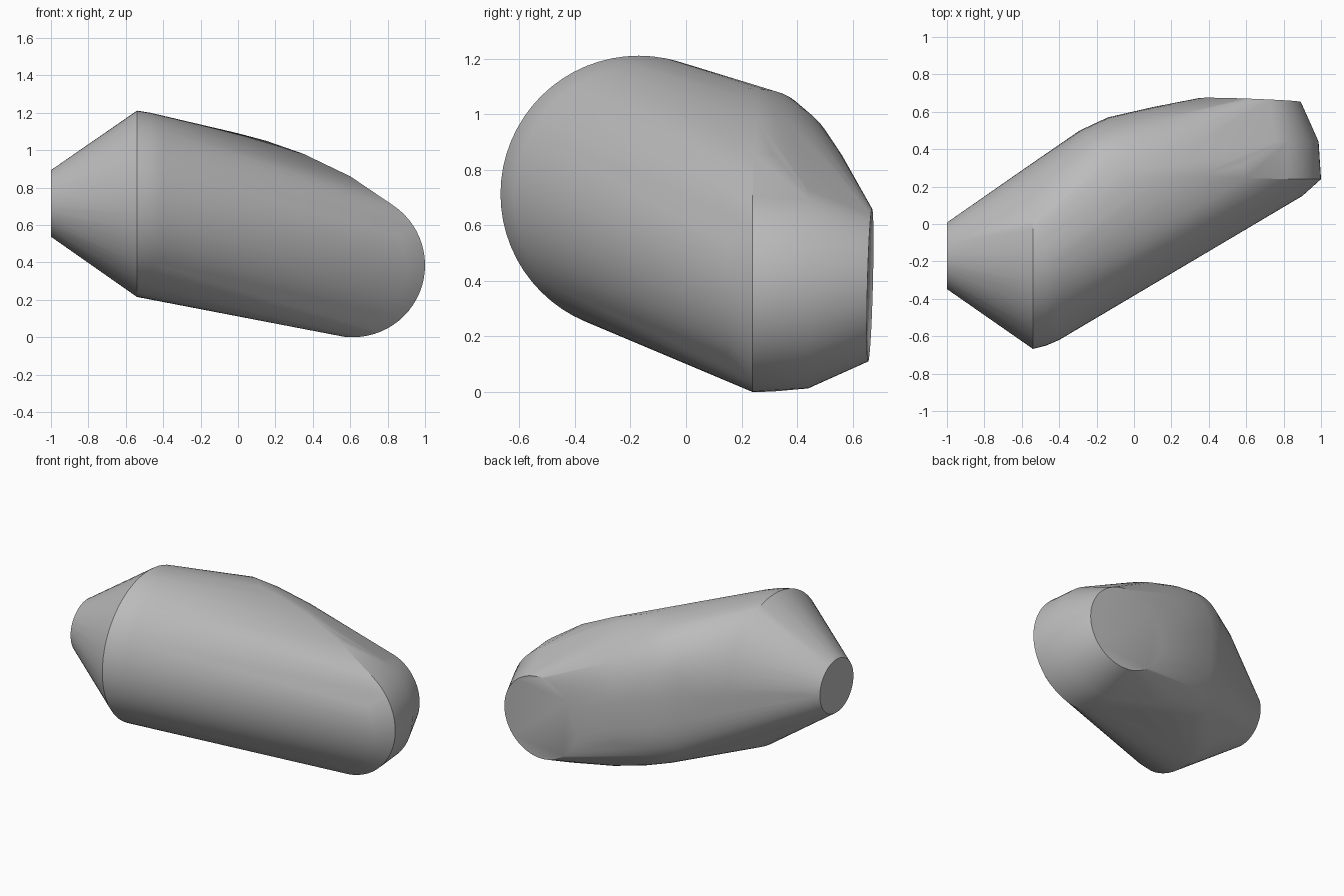
import bpy, bmesh, math
from mathutils import Vector

cube = bpy.data.objects.get("Cube")
if cube:
    bpy.data.objects.remove(cube)

STEPS = 64
UP = Vector((0, 0, 1))


def ring(center, u, v):
    """Full ellipse around center with half axes u and v."""
    c, u, v = Vector(center), Vector(u), Vector(v)
    return [c + u * math.cos(a) + v * math.sin(a)
            for a in (math.tau * i / STEPS for i in range(STEPS))]


def rib(center, reach, height, square=0.72):
    """Squarish half ellipse that bulges toward reach."""
    c, r = Vector(center), Vector(reach)
    points = []
    for i in range(STEPS // 2 + 1):
        a = math.pi * (i / (STEPS // 2) - 0.5)
        s = math.copysign(abs(math.sin(a)) ** square, math.sin(a))
        points.append(c + r * max(math.cos(a), 0) ** square + UP * height * s)
    return points


points = []

# Side neck: rings across the x axis
for x, y, z, r in ((-1, -0.17, 0.715, 0.178), (-0.54, -0.17, 0.713, 0.498),
                   (-0.47, -0.158, 0.708, 0.492), (-0.4, -0.14, 0.7, 0.48)):
    points += ring((x, y, z), (0, r, 0), (0, 0, r))

# Back neck: rings across the y axis
for y, r in ((0.15, 0.285), (0.24, 0.385), (0.44, 0.372)):
    points += ring((0.615, y, 0.385), (r, 0, 0), (0, 0, r))
points += ring((0.62, 0.663, 0.385), (0.272, -0.01, 0), (0, 0.007, 0.275))

# Rounded shoulder between the necks
for center, reach, height in (((0, 0.24, 0.62), (-0.29, 0.26, 0), 0.47),
                              ((0.15, 0.25, 0.58), (-0.29, 0.32, 0), 0.47),
                              ((0.35, 0.255, 0.52), (-0.25, 0.37, 0), 0.46),
                              ((0.6, 0.245, 0.43), (-0.15, 0.35, 0), 0.43)):
    points += rib(center, reach, height)

# Skin stretched over all sections
bm = bmesh.new()
for p in points:
    bm.verts.new(p)
hull = bmesh.ops.convex_hull(bm, input=bm.verts)
loose = {g for g in hull["geom_interior"] + hull["geom_unused"]
         if isinstance(g, bmesh.types.BMVert)}
bmesh.ops.delete(bm, geom=list(loose), context="VERTS")
bmesh.ops.dissolve_limit(bm, angle_limit=math.radians(0.5),
                         verts=bm.verts, edges=bm.edges)
bmesh.ops.recalc_face_normals(bm, faces=bm.faces)
mesh = bpy.data.meshes.new("elbow_body")
bm.to_mesh(mesh)
bm.free()

# Plain grey finish
grey = bpy.data.materials.new("plain_grey")
grey.use_nodes = True
color = (0.5, 0.5, 0.5, 1)
grey.diffuse_color = color
grey.node_tree.nodes["Principled BSDF"].inputs["Base Color"].default_value = color
mesh.materials.append(grey)

body = bpy.data.objects.new("elbow_body", mesh)
bpy.context.collection.objects.link(body)
bpy.ops.object.select_all(action="DESELECT")
body.select_set(True)
bpy.context.view_layer.objects.active = body
bpy.ops.object.shade_smooth_by_angle(angle=math.radians(30))
